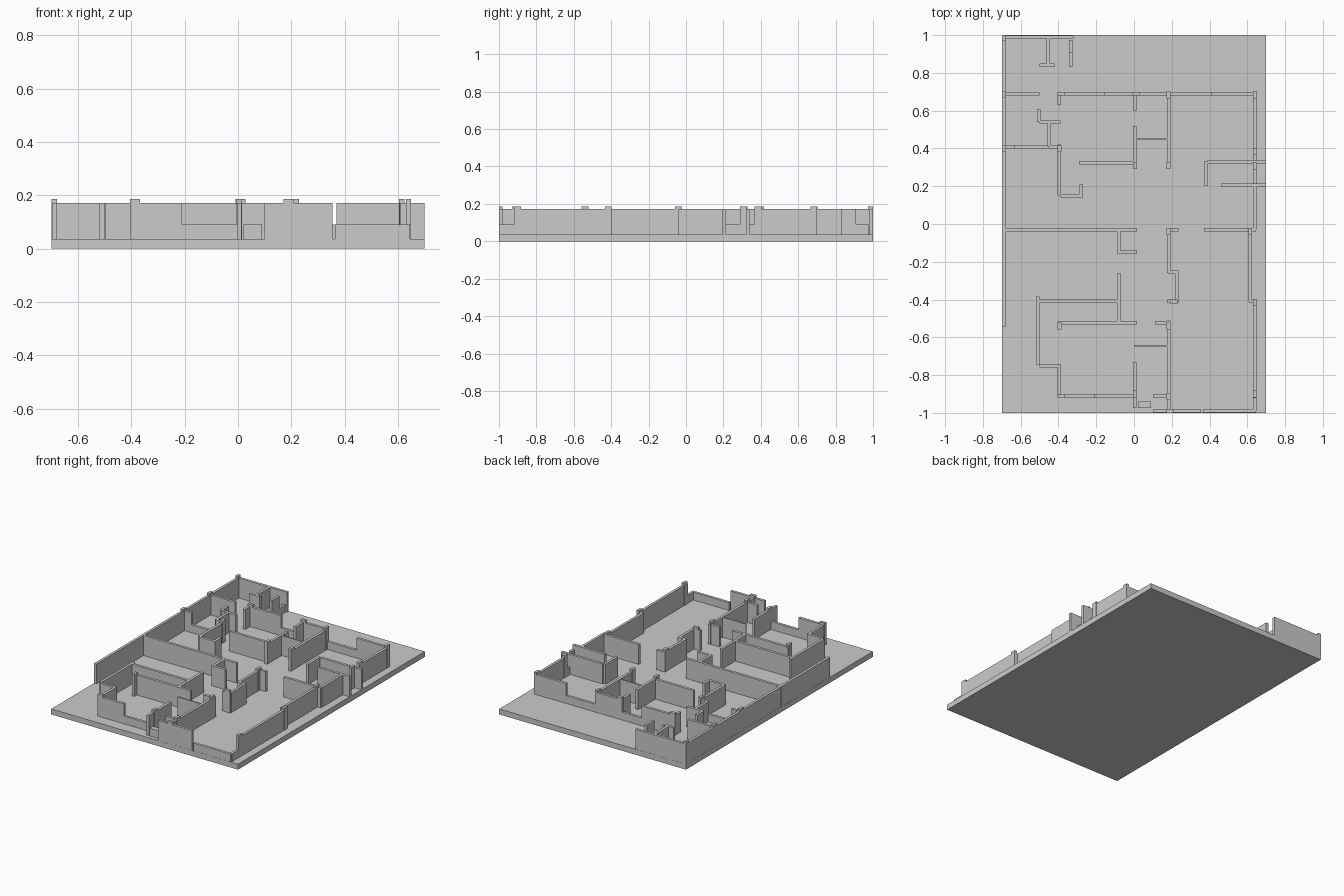
import bpy
import bmesh

FLOOR, SILL, TOP, CAP = 0.037, 0.09, 0.172, 0.187
T = 0.018  # wall thickness

grey = bpy.data.materials.new("plain grey")
grey.diffuse_color = (0.6, 0.6, 0.6, 1)


def build(name, boxes):
    """One object made of axis-aligned boxes (x0, x1, y0, y1, z0, z1)."""
    bm = bmesh.new()
    for x0, x1, y0, y1, z0, z1 in boxes:
        cube = bmesh.ops.create_cube(bm, size=1)["verts"]
        for v in cube:
            v.co = ((x0 + x1) / 2 + v.co.x * (x1 - x0),
                    (y0 + y1) / 2 + v.co.y * (y1 - y0),
                    (z0 + z1) / 2 + v.co.z * (z1 - z0))
    mesh = bpy.data.meshes.new(name)
    bm.to_mesh(mesh)
    bm.free()
    mesh.materials.append(grey)
    bpy.context.collection.objects.link(bpy.data.objects.new(name, mesh))


def along_x(walls, top, t=T):
    return [(x0, x1, y - t / 2, y + t / 2, FLOOR, top) for y, x0, x1 in walls]


def along_y(walls, top, t=T):
    return [(x - t / 2, x + t / 2, y0, y1, FLOOR, top) for x, y0, y1 in walls]


# Floor slab
build("floor_slab", [(-0.7, 0.7, -1, 1, 0, FLOOR)])

# Full-height walls running left to right
build("cross_walls_back", along_x([
    (0.99, -0.7, -0.32), (0.84, -0.5, -0.42), (0.69, -0.7, -0.5),
    (0.69, -0.4, -0.155), (0.69, 0, 0.18), (0.69, 0.41, 0.645),
    (0.54, -0.5, -0.39), (0.41, -0.7, -0.63), (0.41, -0.45, -0.39),
    (0.325, -0.29, 0.015), (0.33, 0.39, 0.7), (0.205, 0.46, 0.7),
    (0.15, -0.39, -0.27)], TOP))
build("cross_walls_front", along_x([
    (-0.03, -0.7, 0.015), (-0.03, 0.18, 0.235), (-0.03, 0.37, 0.645),
    (-0.15, -0.08, 0.015), (-0.255, 0.18, 0.235), (-0.41, -0.51, -0.07),
    (-0.41, 0.175, 0.235), (-0.41, 0.61, 0.645), (-0.523, -0.4, 0.015),
    (-0.523, 0.11, 0.18), (-0.75, -0.5, -0.39), (-0.912, -0.4, -0.21),
    (-0.912, 0.1, 0.18), (-0.99, 0.1, 0.355)], TOP))

# Full-height walls running front to back
build("long_walls_back", along_y([
    (-0.69, -0.545, 1), (-0.455, 0.84, 0.99), (-0.335, 0.83, 0.91),
    (-0.395, 0.63, 0.69), (-0.505, 0.54, 0.61), (-0.45, 0.41, 0.54),
    (-0.395, 0.15, 0.42), (-0.28, 0.15, 0.21), (0.005, 0.6, 0.69),
    (0.005, 0.32, 0.52), (0.183, 0.32, 0.69), (0.64, 0.4, 0.69),
    (0.64, -0.03, 0.2), (0.38, 0.2, 0.33)], TOP))
build("long_walls_front", along_y([
    (-0.08, -0.155, -0.03), (-0.08, -0.53, -0.26), (0.183, -0.26, -0.03),
    (0.228, -0.41, -0.255), (0.615, -0.41, -0.03), (0.64, -0.92, -0.41),
    (-0.51, -0.745, -0.385), (-0.395, -0.555, -0.515),
    (-0.395, -0.92, -0.745), (0.005, -0.975, -0.73),
    (0.183, -0.99, -0.51)], TOP))

# Thin partitions
build("thin_partitions", along_x([(0.452, 0.01, 0.18), (-0.645, 0, 0.18)], TOP, 0.009))

# Low walls under window openings, and the entrance block
build("window_sills", along_x([
    (0.69, -0.155, 0), (0.69, 0.18, 0.41), (0.41, -0.63, -0.45),
    (-0.912, -0.21, 0), (-0.99, 0.365, 0.645)], SILL) + along_y([
        (-0.335, 0.91, 0.975), (0.64, 0.2, 0.4), (0.64, -0.99, -0.92)], SILL))
build("entrance_block", [(0.02, 0.09, -0.975, -0.94, FLOOR, SILL)])

# Columns rising above the walls: wide ones, then deep ones
wide = [(-0.387, 0.69), (0.01, 0.69), (-0.387, -0.912), (0.19, -0.99), (0.21, -0.41)]
deep = [(-0.69, 0.99), (-0.69, 0.685), (-0.69, 0.40), (-0.395, 0.40),
        (0.005, 0.31), (0.183, 0.31), (0.183, 0.683), (0.64, 0.683),
        (0.64, 0.385), (0.64, 0.307), (0.183, -0.04), (0.615, -0.04),
        (0.64, -0.415), (-0.395, -0.54), (0.183, -0.54), (0.005, -0.9),
        (0.183, -0.912), (0.64, -0.9)]
columns = []
for spots, hx, hy in ((wide, 0.019, 0.01), (deep, 0.01, 0.018)):
    for x, y in spots:
        columns.append((max(x - hx, -0.7), x + hx, max(y - hy, -1), min(y + hy, 1), FLOOR, CAP))
build("columns", columns)
